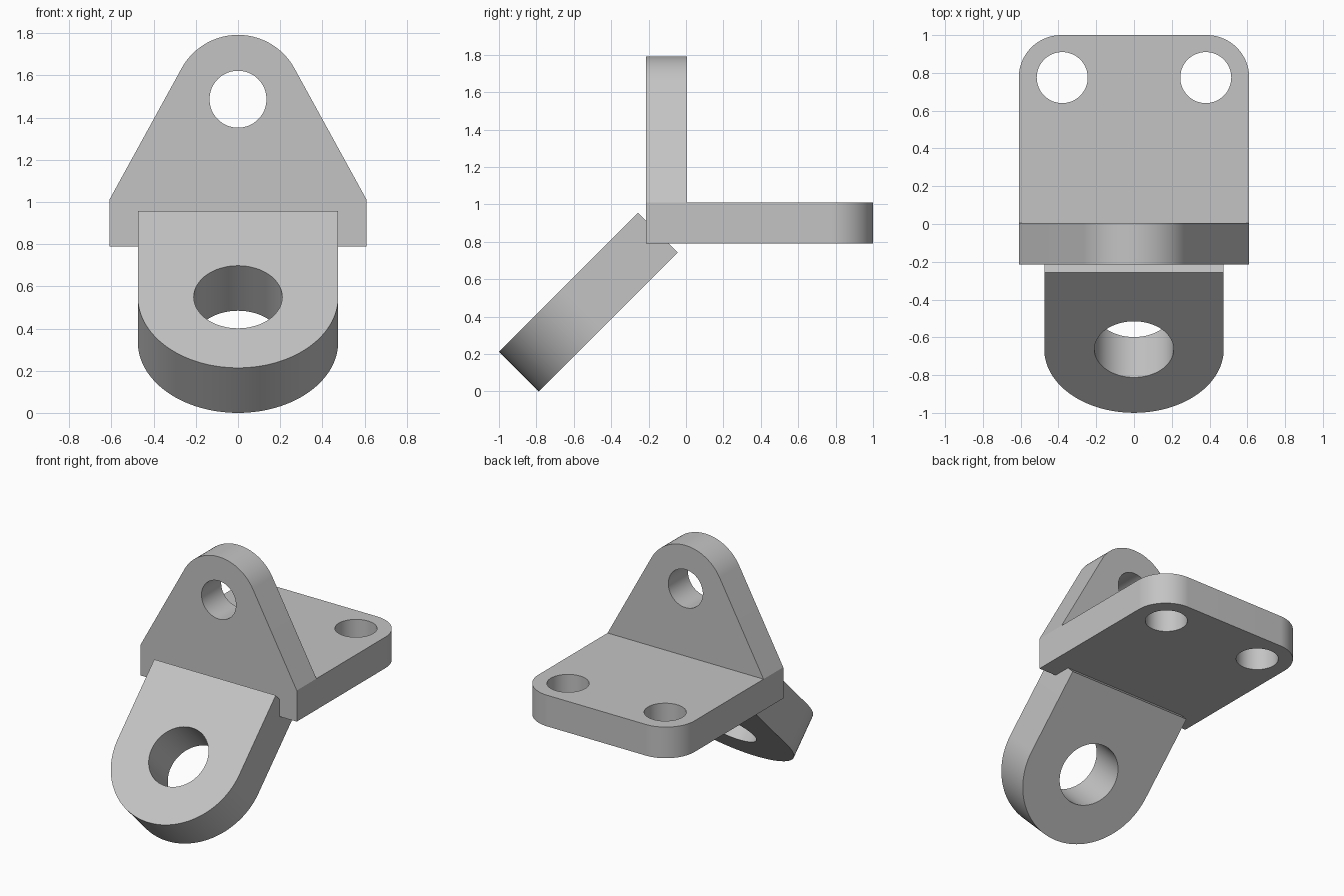
import bpy, bmesh, math
from mathutils import Matrix, Vector

if "Cube" in bpy.data.objects:
    bpy.data.objects.remove(bpy.data.objects["Cube"], do_unlink=True)

# Single grey metal colour
GREY = (0.55, 0.55, 0.55, 1)
metal = bpy.data.materials.new("grey metal")
metal.diffuse_color = GREY
metal.use_nodes = True
metal.node_tree.nodes["Principled BSDF"].inputs["Base Color"].default_value = GREY

THICK, HALF = 0.22, 0.61          # plate thickness and half width
BACK, FRONT = 0.005, -0.215       # upright's two faces
BOTTOM, TOP = 0.79, 1.01          # plate's two faces


def arc(cx, cy, r, start, end, steps=32):
    """Points along a circular arc, angles in degrees."""
    angles = [math.radians(start + (end - start) * i / steps) for i in range(steps + 1)]
    return [(cx + r * math.cos(a), cy + r * math.sin(a)) for a in angles]


def extrude(name, outline, depth, matrix):
    """Prism of a flat outline, raised along local z, then placed."""
    bm = bmesh.new()
    face = bm.faces.new([bm.verts.new((x, y, 0)) for x, y in outline])
    top = bmesh.ops.extrude_face_region(bm, geom=[face])["geom"]
    verts = [v for v in top if isinstance(v, bmesh.types.BMVert)]
    bmesh.ops.translate(bm, verts=verts, vec=(0, 0, depth))
    bm.transform(matrix)
    bmesh.ops.recalc_face_normals(bm, faces=bm.faces)
    mesh = bpy.data.meshes.new(name)
    bm.to_mesh(mesh)
    bm.free()
    mesh.materials.append(metal)
    obj = bpy.data.objects.new(name, mesh)
    bpy.context.collection.objects.link(obj)
    return obj


def combine(obj, other, operation):
    """Apply a boolean and discard the second object."""
    mod = obj.modifiers.new("combine", 'BOOLEAN')
    mod.object, mod.operation, mod.solver = other, operation, 'EXACT'
    bpy.context.view_layer.objects.active = obj
    bpy.ops.object.modifier_apply(modifier=mod.name)
    bpy.data.objects.remove(other, do_unlink=True)


def drill(obj, x, y, r, depth, matrix):
    """Round through hole in the part's own flat frame."""
    outline = arc(x, y, r, 0, 360, 64)[:-1]
    cutter = extrude("hole_cutter", outline, depth + 0.2,
                     matrix @ Matrix.Translation((0, 0, -0.1)))
    cutter.hide_render = True
    combine(obj, cutter, 'DIFFERENCE')


def finish(obj):
    bpy.ops.object.select_all(action='DESELECT')
    obj.select_set(True)
    bpy.context.view_layer.objects.active = obj
    bpy.ops.object.shade_smooth_by_angle(angle=math.radians(25))


# Horizontal plate with two rounded back corners and two bolt holes
corner, cy = 0.225, 0.775
cx = HALF - corner
plate_frame = Matrix.Translation((0, 0, BOTTOM))
bracket = extrude("bracket", [(-HALF, FRONT), (HALF, FRONT)]
                  + arc(cx, cy, corner, 0, 90) + arc(-cx, cy, corner, 90, 180),
                  THICK, plate_frame)
for side in (-1, 1):
    drill(bracket, side * 0.38, cy, 0.135, THICK, plate_frame)

# Upright tapering tangentially into a round eye
eye_z, eye_r = 1.487, 0.305
reach = Vector((HALF, TOP - eye_z))
tangent = math.degrees(math.atan2(reach.y, reach.x) + math.acos(eye_r / reach.length))
upright_frame = Matrix.Translation((0, BACK, 0)) @ Matrix.Rotation(math.pi / 2, 4, 'X')
upright = extrude("upright", [(-HALF, TOP), (-HALF, BOTTOM), (HALF, BOTTOM), (HALF, TOP)]
                  + arc(0, eye_z, eye_r, tangent, 180 - tangent, 48),
                  THICK, upright_frame)
drill(upright, 0, eye_z, 0.135, THICK, upright_frame)
combine(bracket, upright, 'UNION')

# Merge coplanar leftovers of the union
bm = bmesh.new()
bm.from_mesh(bracket.data)
bmesh.ops.remove_doubles(bm, verts=bm.verts, dist=0.0001)
bmesh.ops.dissolve_limit(bm, angle_limit=math.radians(0.5), verts=bm.verts, edges=bm.edges)
bm.to_mesh(bracket.data)
bm.free()
finish(bracket)

# Round-ended lug sloping forward and down at 45 degrees
lug_thick, lug_r, lug_length = 0.302, 0.475, 1.05
lug_frame = Matrix.Translation((0, -0.786, 0)) @ Matrix.Rotation(math.pi / 4, 4, 'X')
lug = extrude("sloping_lug", [(lug_r, lug_length), (-lug_r, lug_length)]
              + arc(0, lug_r, lug_r, 180, 360, 64), lug_thick, lug_frame)
drill(lug, 0, lug_r, 0.21, lug_thick, lug_frame)
finish(lug)
